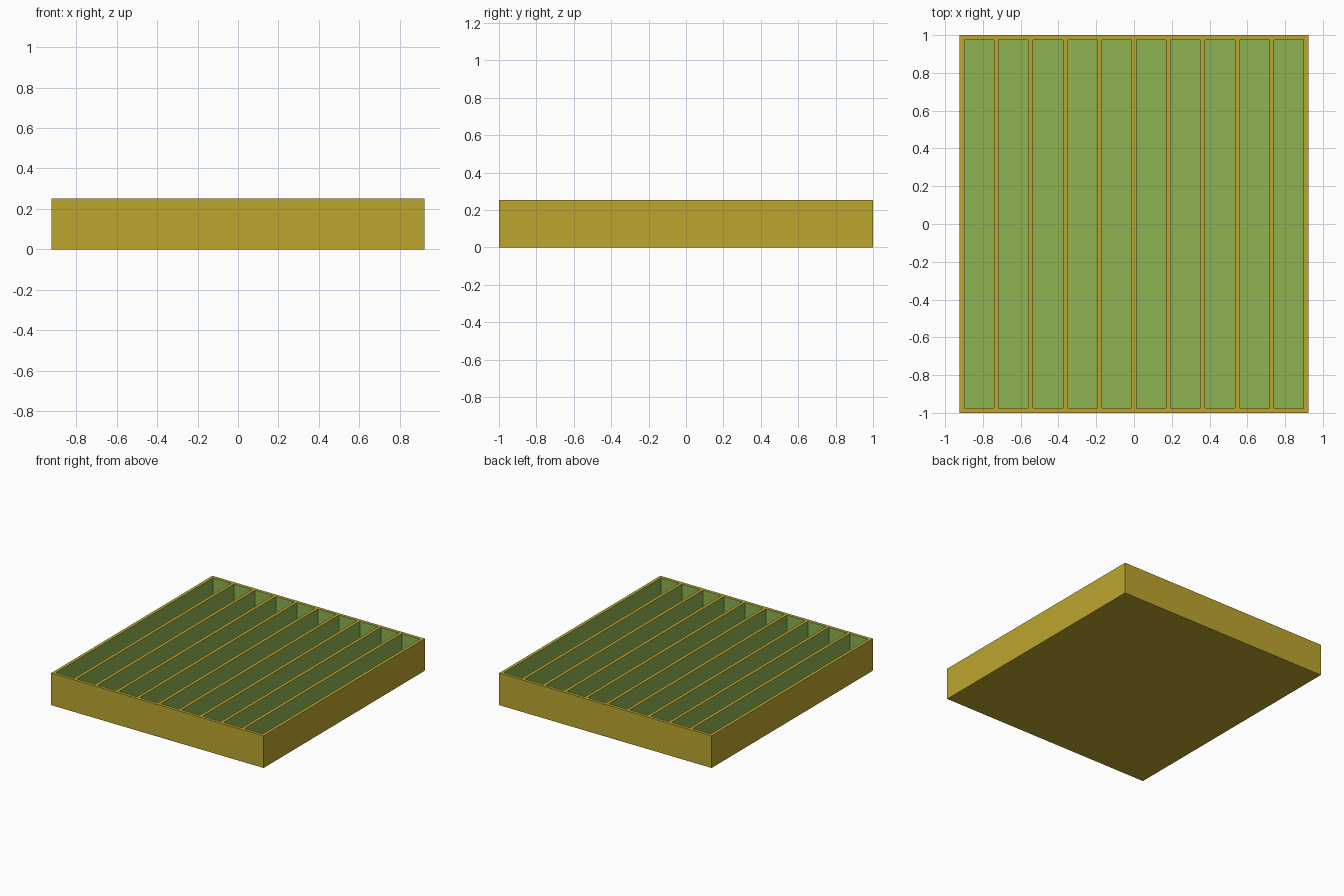
import bpy, bmesh
from mathutils import Vector

if "Cube" in bpy.data.objects:
    bpy.data.objects.remove(bpy.data.objects["Cube"])

WIDTH, DEPTH, HEIGHT = 1.846, 2.0, 0.252
SLOTS, WALL, FLOOR = 10, 0.0247, 0.025
slot = (WIDTH - (SLOTS + 1) * WALL) / SLOTS


def material(name, rgb):
    m = bpy.data.materials.new(name)
    m.diffuse_color = (*rgb, 1)
    m.use_nodes = True
    m.node_tree.nodes["Principled BSDF"].inputs["Base Color"].default_value = m.diffuse_color
    return m


# Solid block
bm = bmesh.new()
bmesh.ops.create_cube(bm, size=1)
for v in bm.verts:
    v.co = Vector((v.co.x * WIDTH, v.co.y * DEPTH, (v.co.z + 0.5) * HEIGHT))


def top_faces():
    return [f for f in bm.faces if f.normal.z > 0.9 and f.calc_center_median().z > HEIGHT - 1e-4]


def cut_top(co, no):
    bm.normal_update()
    faces = top_faces()
    geom = faces + list({e for f in faces for e in f.edges}) + list({v for f in faces for v in f.verts})
    bmesh.ops.bisect_plane(bm, geom=geom, plane_co=co, plane_no=no)


# Score the rim and the dividers into the top
for i in range(SLOTS):
    x = -WIDTH / 2 + WALL + i * (slot + WALL)
    cut_top((x, 0, 0), (1, 0, 0))
    cut_top((x + slot, 0, 0), (1, 0, 0))
for s in (-1, 1):
    cut_top((0, s * (DEPTH / 2 - WALL), 0), (0, 1, 0))

# Sink the slots down to the floor
bm.normal_update()
wells = []
for f in top_faces():
    c = f.calc_center_median()
    u = (c.x + WIDTH / 2 - WALL) % (slot + WALL)
    if abs(c.y) < DEPTH / 2 - WALL and abs(c.x) < WIDTH / 2 - WALL and u < slot:
        wells.append(f)
sunk = bmesh.ops.extrude_discrete_faces(bm, faces=wells)["faces"]
for v in {v for f in sunk for v in f.verts}:
    v.co.z = FLOOR
bmesh.ops.recalc_face_normals(bm, faces=bm.faces)

# Slot linings are green, the rest is ochre
for f in bm.faces:
    c = f.calc_center_median()
    inside = abs(c.x) < WIDTH / 2 - 0.01 and abs(c.y) < DEPTH / 2 - 0.01
    f.material_index = int(inside and 0.01 < c.z < HEIGHT - 0.01)

mesh = bpy.data.meshes.new("slotted_tray")
bm.to_mesh(mesh)
bm.free()
mesh.materials.append(material("ochre", (0.503, 0.376, 0.027)))
mesh.materials.append(material("leaf_green", (0.266, 0.451, 0.080)))
bpy.context.collection.objects.link(bpy.data.objects.new("slotted_tray", mesh))
